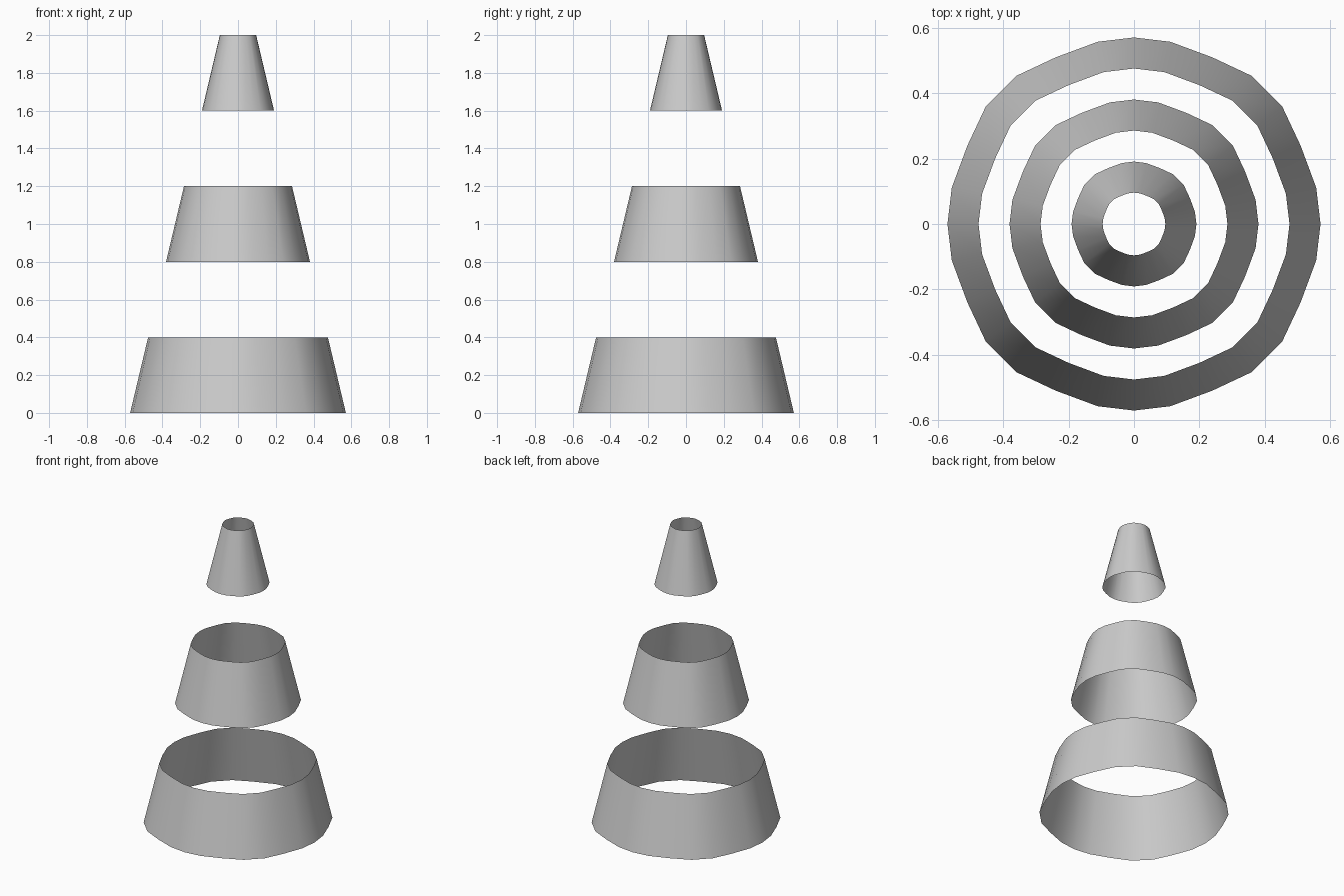
import bpy, bmesh, math

if "Cube" in bpy.data.objects:
    bpy.data.objects.remove(bpy.data.objects["Cube"])

# Quarter of the slightly squared round section: (angle in degrees, relative radius)
QUARTER = [(0, 1.0), (11.3, 0.996), (25.2, 0.987), (38.4, 1.014),
           (51.6, 1.014), (64.8, 0.987), (78.7, 0.996)]
SECTION = [(math.radians(a + 90 * q), r) for q in range(4) for a, r in QUARTER]


def cone_radius(z):
    return 0.571 - 0.2375 * z


# Open conical band between two heights
def band(name, z0, z1):
    bm = bmesh.new()
    rows = [[bm.verts.new((cone_radius(z) * r * math.cos(a),
                           cone_radius(z) * r * math.sin(a), z)) for a, r in SECTION]
            for z in (z0, z1)]
    n = len(SECTION)
    for i in range(n):
        j = (i + 1) % n
        f = bm.faces.new((rows[0][i], rows[0][j], rows[1][j], rows[1][i]))
        f.smooth = True
    mesh = bpy.data.meshes.new(name)
    bm.to_mesh(mesh)
    bm.free()
    ob = bpy.data.objects.new(name, mesh)
    bpy.context.collection.objects.link(ob)


# Three alternate stripes of one cone
for name, z in (("lower_band", 0.0), ("middle_band", 0.8), ("top_band", 1.6)):
    band(name, z, z + 0.4)
